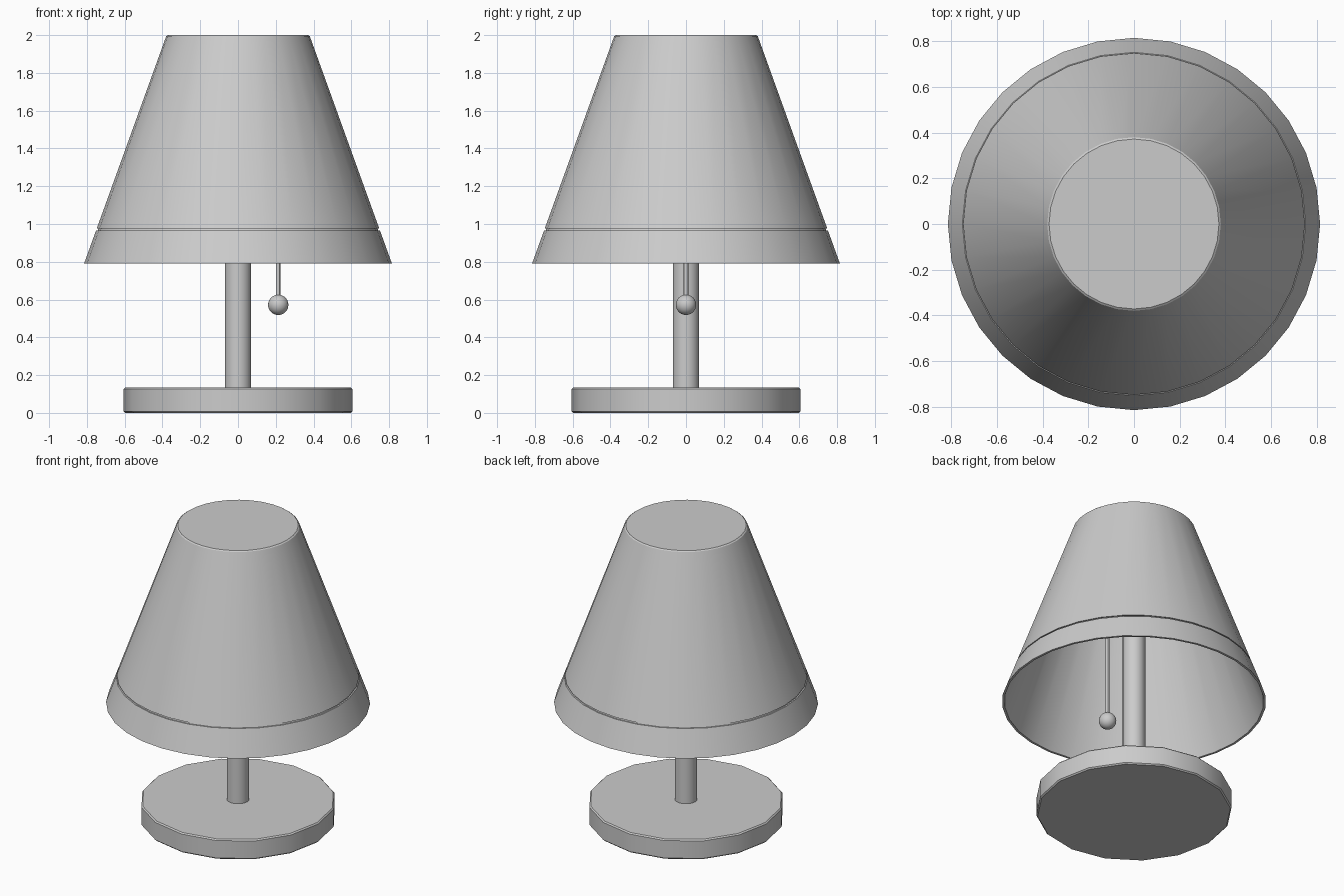
import bpy, math

if "Cube" in bpy.data.objects:
    bpy.data.objects.remove(bpy.data.objects["Cube"])


def lathe(name, profile, sides, x=0.0, angle=30):
    """Revolve an (r, z) profile around a vertical axis; r = 0 makes a pole."""
    verts, rings, faces = [], [], []
    for r, z in profile:
        start = len(verts)
        if r == 0:
            verts.append((x, 0, z))
            rings.append([start] * sides)
        else:
            for i in range(sides):
                a = 2 * math.pi * i / sides
                verts.append((x + r * math.cos(a), r * math.sin(a), z))
            rings.append(list(range(start, start + sides)))
    for low, high in zip(rings, rings[1:]):
        for i in range(sides):
            j = (i + 1) % sides
            quad = [low[i], low[j], high[j], high[i]]
            faces.append(list(dict.fromkeys(quad)))
    mesh = bpy.data.meshes.new(name)
    mesh.from_pydata(verts, [], faces)
    mesh.update()
    obj = bpy.data.objects.new(name, mesh)
    bpy.context.collection.objects.link(obj)
    bpy.ops.object.select_all(action='DESELECT')
    obj.select_set(True)
    bpy.context.view_layer.objects.active = obj
    bpy.ops.object.shade_smooth_by_angle(angle=math.radians(angle))
    return obj


# Low-sided base disc with a tiny bevel
lathe("base", [(0, 0), (0.597, 0), (0.605, 0.008), (0.605, 0.127),
               (0.597, 0.135), (0, 0.135)], 16)

# Upright stem running up into the shade
lathe("stem", [(0, 0.12), (0.07, 0.12), (0.07, 1.98), (0, 1.98)], 16)

# Hollow shade, closed on top, with a narrow groove above the lower rim
z_bot, z_top, r_bot, r_top = 0.79, 2.0, 0.815, 0.378


def cone_r(z):
    return r_bot + (r_top - r_bot) * (z - z_bot) / (z_top - z_bot)


wall = 0.015
lathe("shade", [
    (0, 1.985), (cone_r(1.985) - wall, 1.985), (r_bot - wall, z_bot),
    (r_bot, z_bot), (cone_r(0.965), 0.965), (cone_r(0.965) - 0.009, 0.965),
    (cone_r(0.975) - 0.009, 0.975), (cone_r(0.975), 0.975),
    (cone_r(1.994), 1.994), (r_top - 0.006, z_top), (0, z_top)], 32)

# Pull cord and its ball
lathe("pull_cord", [(0, 0.58), (0.013, 0.58), (0.013, 1.98), (0, 1.98)], 12, x=0.213)
ball = [(0.054 * math.sin(math.pi * k / 12) if 0 < k < 12 else 0,
         0.572 - 0.054 * math.cos(math.pi * k / 12)) for k in range(13)]
lathe("pull_ball", ball, 24, x=0.213)
